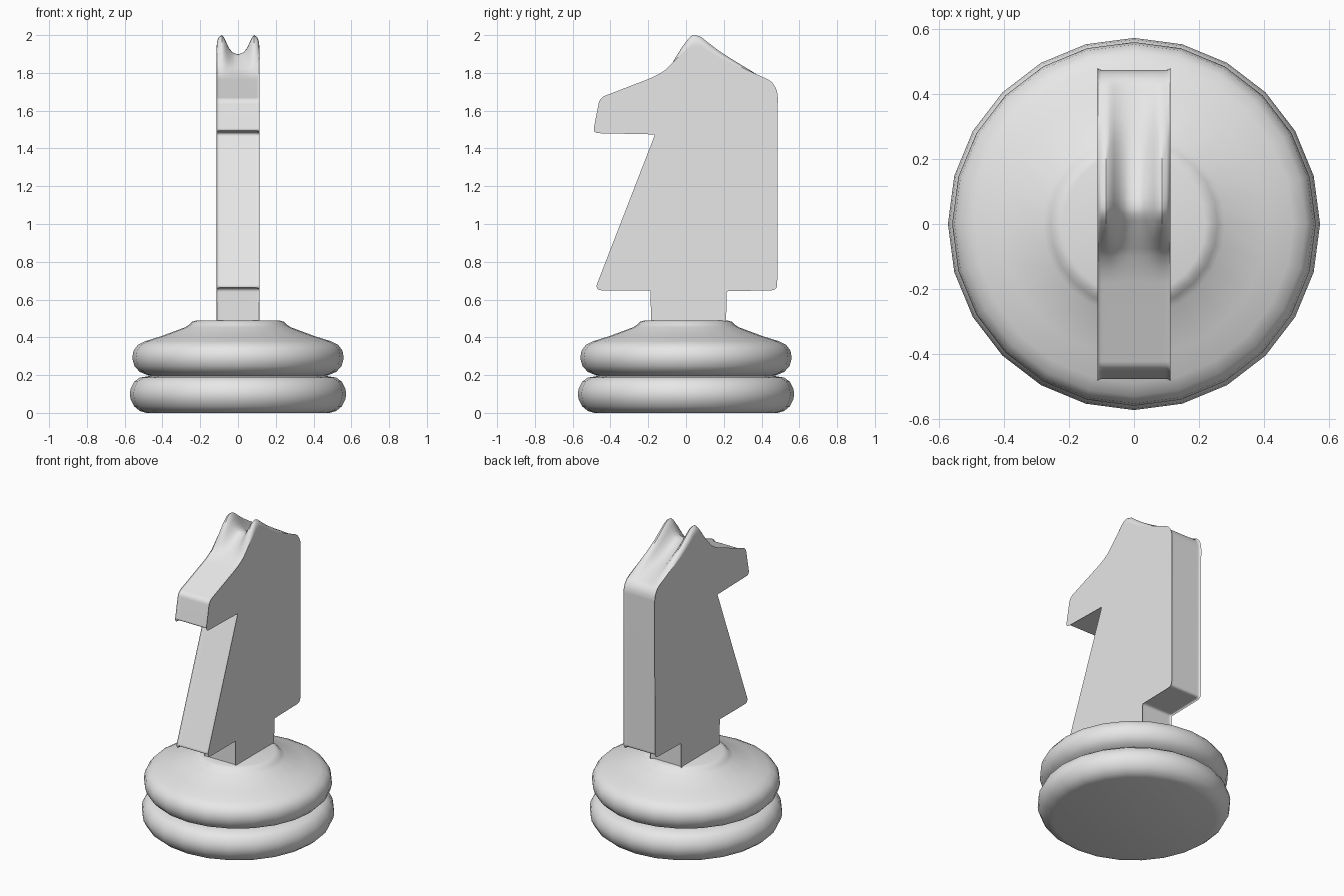
import bpy, bmesh, math
from mathutils import Vector

cube = bpy.data.objects.get("Cube")
if cube:
    bpy.data.objects.remove(cube, do_unlink=True)

GREY = (0.8, 0.8, 0.8, 1)
mat = bpy.data.materials.new("plain grey")
mat.use_nodes = True
mat.diffuse_color = GREY
mat.node_tree.nodes["Principled BSDF"].inputs["Base Color"].default_value = GREY


def finish(name, bm, angle):
    bmesh.ops.recalc_face_normals(bm, faces=bm.faces)
    mesh = bpy.data.meshes.new(name)
    bm.to_mesh(mesh)
    bm.free()
    mesh.materials.append(mat)
    obj = bpy.data.objects.new(name, mesh)
    bpy.context.collection.objects.link(obj)
    bpy.ops.object.select_all(action='DESELECT')
    obj.select_set(True)
    bpy.context.view_layer.objects.active = obj
    bpy.ops.object.shade_smooth_by_angle(angle=math.radians(angle))
    return obj


def bridge(bm, rings):
    for a, b in zip(rings, rings[1:]):
        n = len(a)
        for i in range(n):
            j = (i + 1) % n
            bm.faces.new((a[i], a[j], b[j], b[i]))
    bm.faces.new(rings[0])
    bm.faces.new(rings[-1])


def lathe(name, profile, sides=24):
    bm = bmesh.new()
    rings = []
    for r, z in profile:
        angles = [2 * math.pi * i / sides for i in range(sides)]
        rings.append([bm.verts.new((r * math.cos(a), r * math.sin(a), z)) for a in angles])
    bridge(bm, rings)
    return finish(name, bm, 50)


# Two stacked base discs
lathe("lower_disc", [(.485, 0), (.52, .01), (.55, .035), (.568, .07), (.573, .1),
                     (.568, .13), (.55, .165), (.52, .187), (.47, .195)])
lathe("upper_disc", [(.44, .19), (.48, .2), (.52, .217), (.548, .247), (.56, .29),
                     (.553, .33), (.53, .36), (.49, .38), (.41, .405), (.28, .453),
                     (.258, .468), (.245, .482), (.22, .489)])


# Horse side outline: (y, z, corner radius)
OUTLINE = [(-.177, .47, 0), (-.177, .66, .02), (-.468, .66, .02), (-.148, 1.485, .025),
           (-.48, 1.492, .015), (-.447, 1.66, .025), (-.18, 1.763, 0), (-.14, 1.783, 0),
           (-.1, 1.812, 0), (-.075, 1.848, 0), (-.05, 1.89, 0), (-.02, 1.938, 0),
           (.01, 1.978, 0), (.03, 1.996, 0), (.05, 2.0, 0), (.08, 1.99, 0),
           (.12, 1.958, 0), (.177, 1.915, 0), (.25, 1.868, 0), (.33, 1.82, 0),
           (.475, 1.73, .06), (.472, .66, .02), (.204, .655, .02), (.204, .47, 0)]


def rounded(outline, steps=4):
    pts = []
    for i, (y, z, r) in enumerate(outline):
        p = Vector((y, z))
        if r == 0:
            pts.append(p)
            continue
        before = Vector(outline[i - 1][:2])
        after = Vector(outline[(i + 1) % len(outline)][:2])
        a = p + (before - p).normalized() * r
        b = p + (after - p).normalized() * r
        for k in range(steps + 1):
            t = k / steps
            pts.append(a * (1 - t) ** 2 + p * 2 * t * (1 - t) + b * t * t)
    return pts


def inset(pts, d):
    out = []
    for i, p in enumerate(pts):
        e1 = (p - pts[i - 1]).normalized()
        e2 = (pts[(i + 1) % len(pts)] - p).normalized()
        t = (e1 + e2).normalized()
        out.append(p + Vector((t.y, -t.x)) * d)
    return out


def ear_weight(y, z):
    # The groove between the ears fades along the mane and towards the brow
    if z < 1.7:
        return 0
    w = (y + .13) / .16 if y < .03 else 1 - (y - .05) / .4
    w = max(0, min(1, w))
    return w * w * (3 - 2 * w) if y < .03 else w


# Half cross-section: (x, edge inset, groove depth)
HALF = [(.113, .011, .07), (.1115, .005, .045), (.107, .0015, .025), (.1, 0, .01),
        (.086, 0, 0), (.074, 0, .012), (.062, 0, .038), (.048, 0, .068),
        (.03, 0, .09), (.015, 0, .098)]
section = [(-x, d, g) for x, d, g in HALF] + [(0, 0, .1)] + HALF[::-1]

# Horse body
bm = bmesh.new()
profile = rounded(OUTLINE)
rings = []
for x, d, depth in section:
    rings.append([bm.verts.new((x, p.x, p.y - depth * ear_weight(p.x, p.y)))
                  for p in inset(profile, -d)])
bridge(bm, rings)
horse = finish("horse_body", bm, 40)
wn = horse.modifiers.new("even_shading", 'WEIGHTED_NORMAL')
wn.keep_sharp = True
